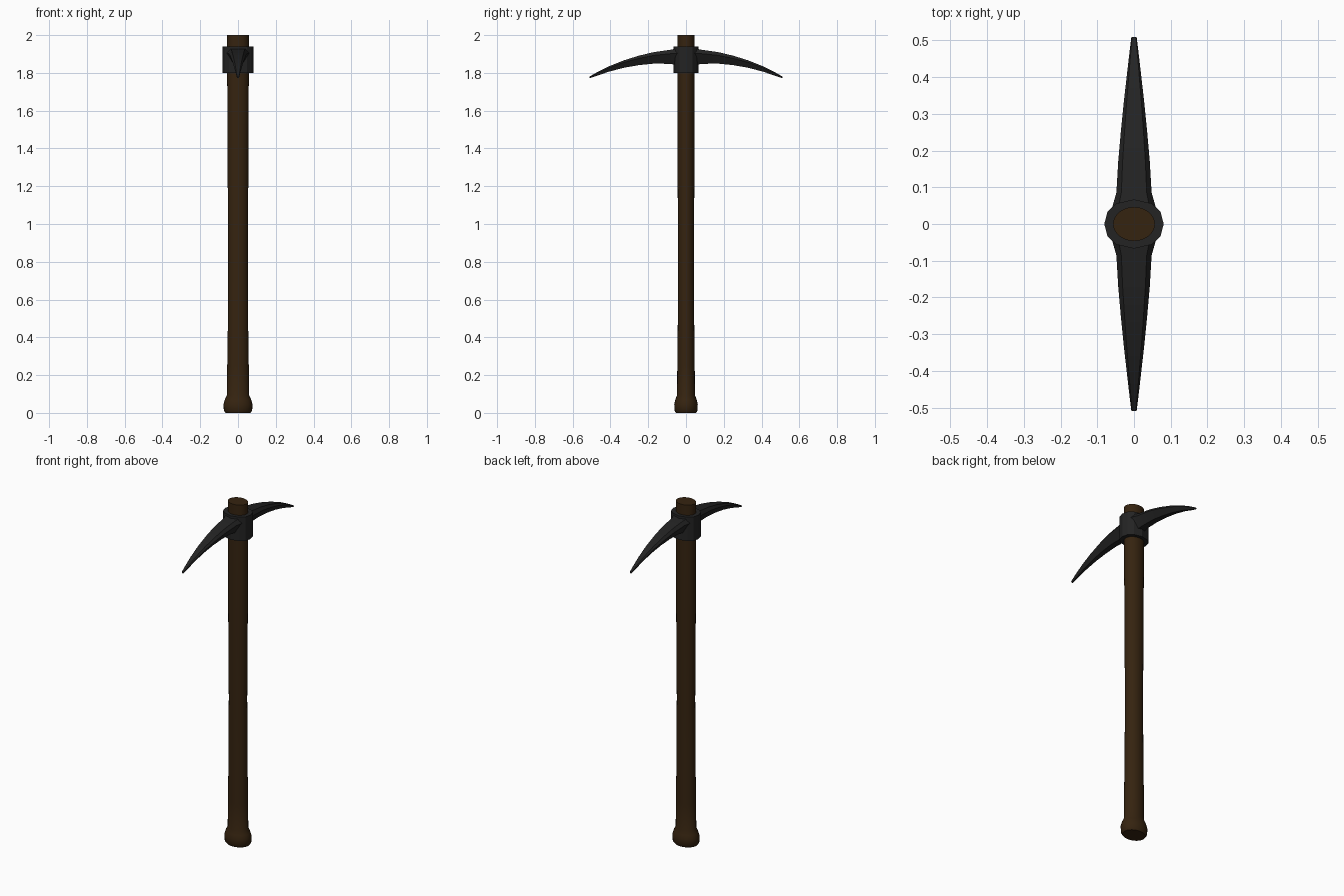
import bpy, bmesh, math

cube = bpy.data.objects.get("Cube")
if cube:
    bpy.data.objects.remove(cube, do_unlink=True)


def material(name, rgb):
    mat = bpy.data.materials.new(name)
    mat.use_nodes = True
    mat.diffuse_color = (*rgb, 1)
    mat.node_tree.nodes["Principled BSDF"].inputs["Base Color"].default_value = (*rgb, 1)
    return mat


wood = material("dark wood", (0.036, 0.017, 0.005))
iron = material("black iron", (0.017, 0.017, 0.017))


def loft(name, rings, mat, smooth_angle):
    """Skin a list of equal-length point rings and cap both ends."""
    bm = bmesh.new()
    loops = [[bm.verts.new(p) for p in ring] for ring in rings]
    count = len(loops[0])
    for a, b in zip(loops, loops[1:]):
        for i in range(count):
            j = (i + 1) % count
            bm.faces.new((a[i], a[j], b[j], b[i]))
    bm.faces.new(loops[0])
    bm.faces.new(loops[-1])
    bmesh.ops.recalc_face_normals(bm, faces=bm.faces)
    mesh = bpy.data.meshes.new(name)
    bm.to_mesh(mesh)
    bm.free()
    mesh.materials.append(mat)
    obj = bpy.data.objects.new(name, mesh)
    bpy.context.collection.objects.link(obj)
    bpy.ops.object.select_all(action="DESELECT")
    obj.select_set(True)
    bpy.context.view_layer.objects.active = obj
    bpy.ops.object.shade_smooth_by_angle(angle=math.radians(smooth_angle))
    return obj


def ellipse(rx, ry, z, sides=24):
    turn = 2 * math.pi / sides
    return [(rx * math.cos(i * turn), ry * math.sin(i * turn), z) for i in range(sides)]


# Oval handle, slightly waisted, with a flared butt
handle_profile = [(0.066, 0), (0.075, 0.012), (0.077, 0.045), (0.070, 0.07), (0.058, 0.095),
                  (0.057, 0.25), (0.054, 0.45), (0.052, 0.85), (0.055, 1.3), (0.057, 1.75), (0.057, 2)]
loft("handle", [ellipse(r, r * 0.81, z) for r, z in handle_profile], wood, 40)

# Faceted iron collar around the handle
quarter = [(0.081, 0), (0.072, 0.034), (0.048, 0.056), (0, 0.067)]
half = quarter + [(-x, y) for x, y in quarter[-2::-1]]
outline = half + [(x, -y) for x, y in half[-2:0:-1]]
loft("collar", [[(x, y, z) for x, y in outline] for z in (1.80, 1.94)], iron, 20)

# Curved spikes: distance out, half width, top height, bottom height
spike_path = [(0.03, 0.064, 1.932, 1.838), (0.085, 0.048, 1.922, 1.848), (0.17, 0.043, 1.910, 1.849),
              (0.25, 0.036, 1.891, 1.841), (0.33, 0.028, 1.866, 1.827), (0.41, 0.019, 1.834, 1.806),
              (0.47, 0.012, 1.804, 1.785), (0.51, 0.007, 1.781, 1.772)]


def spike_ring(side, out, width, top, bottom):
    depth = top - bottom
    section = [(0.72, 1), (1, 0.72), (0.4, 0), (-0.4, 0), (-1, 0.72), (-0.72, 1)]
    return [(width * u, side * out, bottom + depth * v) for u, v in section]


for spike_name, direction in (("front_spike", -1), ("back_spike", 1)):
    loft(spike_name, [spike_ring(direction, *row) for row in spike_path], iron, 25)
